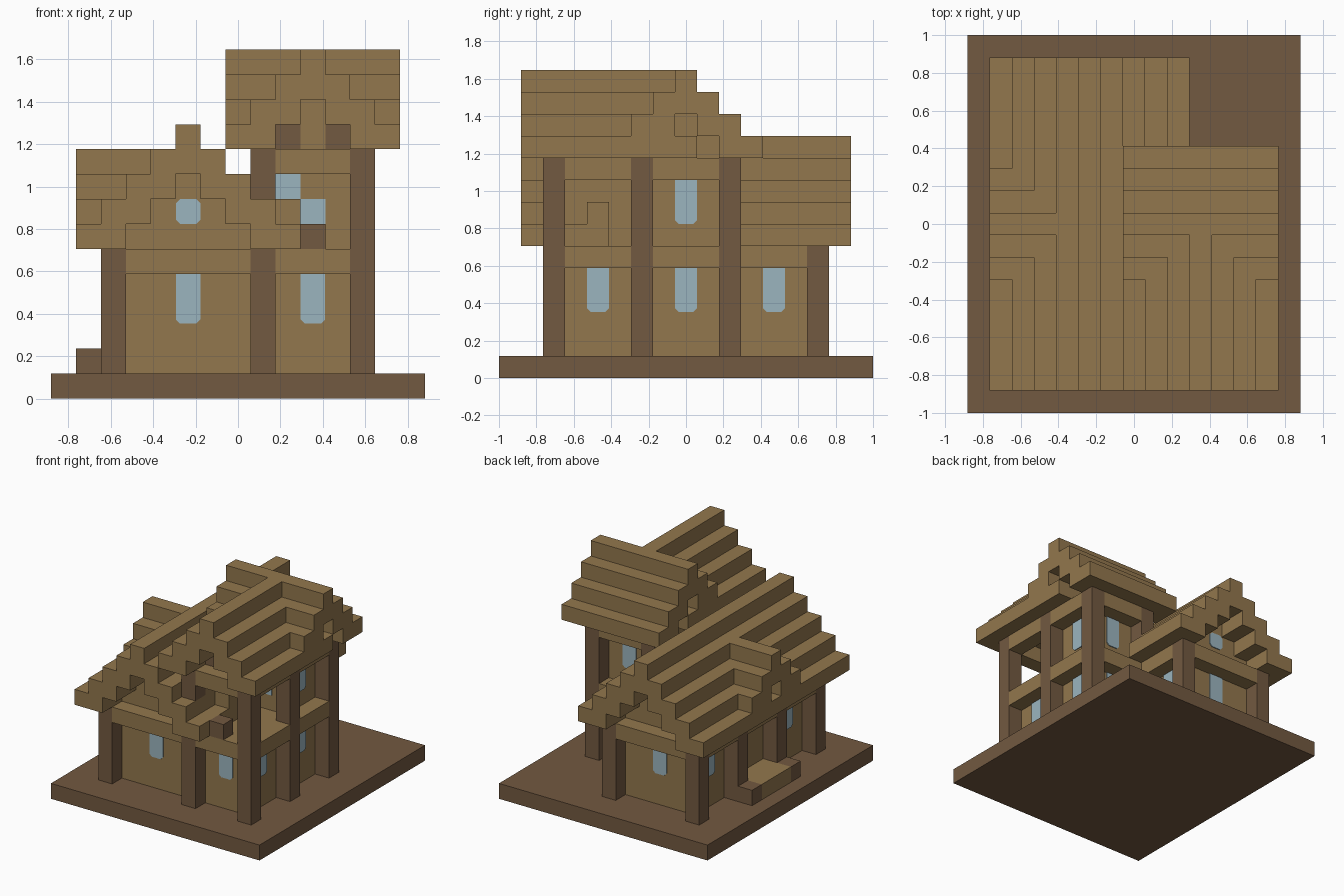
import bpy
import bmesh
from mathutils import Matrix, Vector

default_cube = bpy.data.objects.get("Cube")
if default_cube:
    bpy.data.objects.remove(default_cube, do_unlink=True)

# One block of the building grid, and the grid's centre
UNIT = 2 / 17
CENTRE = Vector((7.5, 8.5, 0))


def make_material(name, colour):
    material = bpy.data.materials.new(name)
    material.use_nodes = True
    rgba = (*colour, 1)
    material.diffuse_color = rgba
    material.node_tree.nodes["Principled BSDF"].inputs["Base Color"].default_value = rgba
    return material


planks = make_material("light_planks", (0.29, 0.185, 0.075))
timber = make_material("dark_timber", (0.17, 0.10, 0.052))
glass = make_material("pale_blue_glass", (0.33, 0.46, 0.52))


def finish(name, mesh_data, material):
    mesh = bpy.data.meshes.new(name)
    mesh_data.to_mesh(mesh)
    mesh_data.free()
    mesh.materials.append(material)
    part = bpy.data.objects.new(name, mesh)
    bpy.context.collection.objects.link(part)
    return part


def blocks(name, material, *spans):
    """Each span is (x range, y range, z range) in grid blocks."""
    bm = bmesh.new()
    for span in spans:
        low = Vector([axis[0] for axis in span])
        high = Vector([axis[1] for axis in span])
        middle = ((low + high) / 2 - CENTRE) * UNIT
        scale = Matrix.Diagonal((*((high - low) * UNIT), 1))
        bmesh.ops.create_cube(bm, size=1, matrix=Matrix.Translation(middle) @ scale)
    return finish(name, bm, material)


def cell(n):
    return (n, n + 1)


def window(name, facing, plane, across, bottom, top):
    """Thin glass plate with clipped corners on a wall plane."""
    cut, depth = 0.17, 0.06
    left, right = across + 0.01, across + 0.99
    outline = [(left + cut, bottom), (right - cut, bottom), (right, bottom + cut),
               (right, top - cut), (right - cut, top), (left + cut, top),
               (left, top - cut), (left, bottom + cut)]
    axis, sign = ("x", "y").index(facing[1]), 1 if facing[0] == "+" else -1
    bm = bmesh.new()
    verts = []
    for a, z in outline:
        spot = Vector((plane, a, z)) if axis == 0 else Vector((a, plane, z))
        verts.append(bm.verts.new((spot - CENTRE) * UNIT))
    face = bm.faces.new(verts)
    push = Vector((0, 0, 0))
    push[axis] = sign * depth * UNIT
    grown = bmesh.ops.extrude_face_region(bm, geom=[face])
    moved = [v for v in grown["geom"] if isinstance(v, bmesh.types.BMVert)]
    bmesh.ops.translate(bm, verts=moved, vec=push)
    bmesh.ops.recalc_face_normals(bm, faces=bm.faces)
    return finish(name, bm, glass)


def stepped_roof(name, ridge, peak, reach, steps, along, skip=None):
    """Stair-stepped gable roof; along is the ridge direction."""
    spans = []
    for offset in range(-steps, steps + 1):
        top = peak - abs(offset)
        bottom = max(top - 2, peak - steps - 1)
        runs = skip.get(offset, [reach]) if skip else [reach]
        for run in runs:
            column = cell(ridge + offset)
            across = (column, run) if along == "y" else (run, column)
            spans.append((*across, (bottom, top)))
    return blocks(name, planks, *spans)


# Ground slab
blocks("base_slab", timber, ((0, 15), (0, 17), (0, 1)))

# Walls, set one block behind the posts
blocks("wing_walls", planks,
       ((3, 8), (3, 14), (1, 7)), ((4, 7), (3, 14), (7, 8)), ((5, 6), (3, 14), (8, 9)))
blocks("tower_lower_walls", planks, ((8, 12), (3, 10), (1, 6)))
blocks("tower_upper_walls", planks,
       ((9, 12), (7, 10), (6, 11)), ((9, 12), (8, 9), (11, 12)))
blocks("balcony_side_wall", planks, ((8, 9), (3, 6), (6, 10)))
blocks("cross_gable_wall", planks,
       ((3, 5), (7, 10), (6, 8)), ((3, 5), (8, 9), (8, 9)))

# Posts
rows = (2, 6, 10, 14)
posts = [(cell(2), cell(y), (1, 6)) for y in rows]
posts += [(cell(12), cell(y), (1, 10)) for y in rows[:3]]
posts += [(cell(8), cell(y), (1, 10)) for y in rows[1:3]]
posts += [(cell(8), cell(2), (1, 6)), (cell(8), cell(2), (8, 10)), (cell(8), cell(14), (1, 6))]
blocks("posts", timber, *posts)

# Beams between the posts
beams = [(cell(2), (y + 1, y + 4), cell(5)) for y in rows[:3]]
beams += [(cell(12), (y + 1, y + 4), cell(z)) for y in rows[:2] for z in (5, 9)]
beams += [(cell(8), (y + 1, y + 4), cell(9)) for y in rows[1:2]]
beams += [((3, 8), cell(y), cell(5)) for y in (2, 14)]
beams += [((9, 12), cell(y), cell(z)) for y in (2, 10) for z in (5, 9)]
beams.append((cell(8), (11, 14), cell(5)))
blocks("beams", planks, *beams)

# Wing roof, broken where the tower passes through it
stepped_roof("wing_roof", 5, 11, (1, 16), 4, "y",
             skip={3: [(1, 3), (7, 10), (11, 16)], 4: [(1, 4), (11, 16)]})
stepped_roof("wing_cross_roof", 8, 10, (1, 5), 3, "x")

# Tower roof with a front gable
stepped_roof("tower_roof", 8, 14, (7, 14), 3, "x")
stepped_roof("tower_front_roof", 10, 14, (1, 9), 3, "y")
blocks("tower_gable_timber", timber, (cell(9), cell(3), cell(10)), (cell(11), cell(3), cell(10)))
blocks("tower_gable_planks", planks, (cell(10), cell(3), (10, 12)))

# Balcony details
blocks("balcony_stub", timber, (cell(10), cell(2), cell(6)))
blocks("balcony_block", planks, (cell(9), cell(4), (6, 8)))

# Entrance step on the wing side
blocks("step_ends", timber, *[(cell(1), cell(y), cell(1)) for y in (6, 10)])
blocks("entrance_step", planks, ((1, 3), (7, 10), cell(1)))

# Ground floor windows
for side, plane in (("-y", 3), ("+y", 14)):
    window("wing_window", side, plane, 5, 3, 5.9)
    window("wing_gable_window", side, plane, 5, 7, 8)
for y in (4, 12):
    window("wing_side_window", "-x", 3, y, 3, 5.9)
window("cross_gable_window", "-x", 3, 8, 7, 8)
window("wing_back_side_window", "+x", 8, 12, 3, 5.9)
for side, plane in (("-y", 3), ("+y", 10)):
    window("tower_window", side, plane, 10, 3, 5.9)
for y in (4, 8):
    window("tower_side_window", "+x", 12, y, 3, 5.9)

# Upper floor windows
window("tower_upper_side_window", "+x", 12, 8, 7, 9.9)
window("tower_upper_back_window", "+y", 10, 10, 7, 9.9)
blocks("balcony_windows", glass,
       (cell(9), (6.94, 7), cell(8)), (cell(10), (6.94, 7), cell(7)))
